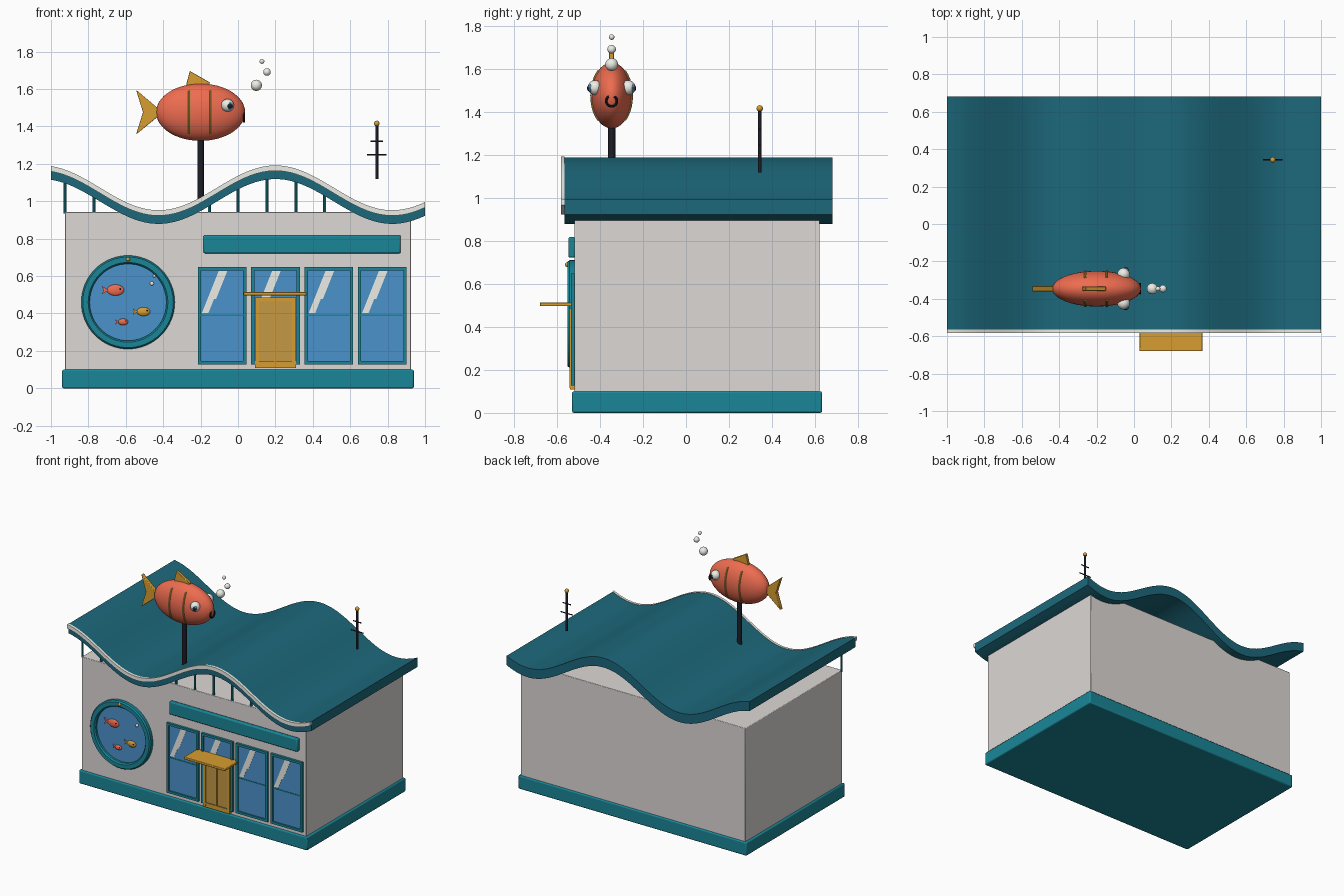
import bpy, bmesh, math
from mathutils import Matrix, Vector

if "Cube" in bpy.data.objects:
    bpy.data.objects.remove(bpy.data.objects["Cube"])

COLS = dict(wall=(.72, .69, .67), roof=(.012, .14, .2), teal=(.01, .24, .31), red=(.85, .15, .08),
            gold=(.68, .34, .03), glass=(.07, .29, .6), dark=(.012, .013, .02), white=(.85, .85, .8),
            door=(.55, .32, .06), iris=(.1, .25, .4))
MATS = {}
for k, c in COLS.items():
    MATS[k] = bpy.data.materials.new(k)
    MATS[k].diffuse_color = (*c, 1)


def finish(name, bm, col, bevel=0):
    bmesh.ops.recalc_face_normals(bm, faces=bm.faces)
    me = bpy.data.meshes.new(name)
    bm.to_mesh(me)
    bm.free()
    ob = bpy.data.objects.new(name, me)
    bpy.context.collection.objects.link(ob)
    me.materials.append(MATS[col])
    if bevel:
        m = ob.modifiers.new("bevel", 'BEVEL')
        m.width, m.segments = bevel, 2
    bpy.ops.object.select_all(action='DESELECT')
    ob.select_set(True)
    bpy.context.view_layer.objects.active = ob
    bpy.ops.object.shade_smooth_by_angle(angle=math.radians(35))
    return ob


def box(name, x0, x1, y0, y1, z0, z1, col, bevel=0):
    bm = bmesh.new()
    m = Matrix.Translation(((x0+x1)/2, (y0+y1)/2, (z0+z1)/2)) @ Matrix.Diagonal((x1-x0, y1-y0, z1-z0, 1))
    bmesh.ops.create_cube(bm, size=1, matrix=m)
    return finish(name, bm, col, bevel)


def ball(name, c, r, col, seg=20):
    bm = bmesh.new()
    r = r if isinstance(r, tuple) else (r, r, r)
    bmesh.ops.create_uvsphere(bm, u_segments=seg, v_segments=seg*2//3, radius=1,
                              matrix=Matrix.Translation(c) @ Matrix.Diagonal((*r, 1)))
    return finish(name, bm, col)


def rod(name, a, b, r, col, seg=12):
    a, b = Vector(a), Vector(b)
    bm = bmesh.new()
    m = Matrix.Translation((a+b)/2) @ (b-a).to_track_quat('Z', 'Y').to_matrix().to_4x4()
    bmesh.ops.create_cone(bm, cap_ends=True, segments=seg, radius1=r, radius2=r, depth=(b-a).length, matrix=m)
    return finish(name, bm, col)


def prism(name, pts, y0, y1, col, bevel=0):
    bm = bmesh.new()
    f = bm.faces.new([bm.verts.new((x, y0, z)) for x, z in pts])
    g = bmesh.ops.extrude_face_region(bm, geom=[f])['geom']
    bmesh.ops.translate(bm, vec=(0, y1-y0, 0), verts=[v for v in g if isinstance(v, bmesh.types.BMVert)])
    return finish(name, bm, col, bevel)


def sweep(name, sections, col, closed=False):
    # skin a list of four-sided (or larger) sections
    bm = bmesh.new()
    rows = [[bm.verts.new(p) for p in s] for s in sections]
    n = len(rows[0])
    for i in range(len(rows) if closed else len(rows)-1):
        a, b = rows[i], rows[(i+1) % len(rows)]
        for j in range(n):
            bm.faces.new((a[j], a[(j+1) % n], b[(j+1) % n], b[j]))
    if not closed:
        bm.faces.new(rows[0])
        bm.faces.new(rows[-1])
    return finish(name, bm, col)


def tube(name, path, r, col):
    # round tube along a short path
    path = [Vector(p) for p in path]
    secs = []
    for i, p in enumerate(path):
        t = path[min(i+1, len(path)-1)] - path[max(i-1, 0)]
        u = t.cross(Vector((1, .01, 0))).normalized() if abs(t.normalized().x) < .9 else Vector((0, 1, 0))
        v = t.cross(u).normalized()
        secs.append([p + r*(u*math.cos(k*math.pi/4) + v*math.sin(k*math.pi/4)) for k in range(8)])
    return sweep(name, secs, col)


# building shell
box("plinth", -.94, .94, -.53, .633, 0, .1, 'teal', .008)
box("wall_block", -.925, .925, -.518, .622, .01, .943, 'wall', .004)


# wavy roof and its front edge trim
def wave(x):
    return 1.035 + .12*math.cos(2*math.pi*(x-.2)/1.25)


def wave_slab(name, lo, hi, y0, y1, col):
    xs = [-1 + i/32 for i in range(65)]
    sweep(name, [[(x, y0, wave(x)+lo), (x, y1, wave(x)+lo), (x, y1, wave(x)+hi), (x, y0, wave(x)+hi)]
                 for x in xs], col)


wave_slab("roof", -.036, .034, -.566, .682, 'roof')
wave_slab("roof_trim", .008, .037, -.582, -.564, 'white')
for i in range(10):
    x = -.925 + .1543*i
    if wave(x) - .036 > .943:
        rod(f"roof_post_{i}", (x, -.508, .935), (x, -.508, wave(x)), .008, 'teal', 8)

# porthole: chamfered ring, glass, top bolt
PX, PZ = -.588, .46
prof = [(.25, -.51), (.25, -.542), (.242, -.552), (.213, -.552), (.205, -.542), (.205, -.51)]
sweep("porthole_ring", [[(PX + r*math.cos(a), y, PZ + r*math.sin(a)) for r, y in prof]
                        for a in (i*math.tau/64 for i in range(64))], 'teal', True)
rod("porthole_glass", (PX, -.51, PZ), (PX, -.526, PZ), .21, 'glass', 64)
ball("porthole_bolt", (PX, -.552, .69), .011, 'gold', 12)

# small fish and bubbles in the porthole
for i, (x, z, s, c) in enumerate([(-.655, .525, .046, 'red'), (-.505, .41, .036, 'gold'), (-.614, .355, .027, 'red')]):
    ball(f"small_fish_{i}", (x, -.53, z), (s, .012, s*.65), c, 16)
    prism(f"small_fish_tail_{i}", [(x-.8*s, z), (x-1.6*s, z+.5*s), (x-1.4*s, z), (x-1.6*s, z-.5*s)], -.535, -.527, c)
    ball(f"small_fish_eye_{i}", (x+.55*s, -.539, z+.15*s), .12*s, 'dark', 8)
for i, (x, z, r) in enumerate([(-.46, .56, .011), (-.447, .6, .008)]):
    ball(f"porthole_bubble_{i}", (x, -.53, z), r, 'white', 10)

# blank sign board
box("sign_board", -.185, .87, -.547, -.515, .722, .818, 'teal', .008)

# four shop windows
Z0, Z1, F = .128, .648, .017
for i in range(4):
    x0 = -.215 + .2855*i
    x1 = x0 + .26
    box(f"window_glass_{i}", x0+.005, x1-.005, -.524, -.51, Z0+.005, Z1-.005, 'glass')
    for n, a, b, c, d in (("left", x0, x0+F, Z0, Z1), ("right", x1-F, x1, Z0, Z1), ("sill", x0+F, x1-F, Z0, Z0+F),
                          ("head", x0+F, x1-F, Z1-F, Z1), ("bar", x0+F, x1-F, .386, .394)):
        box(f"window_{n}_{i}", a, b, -.527 if n == "bar" else -.535, -.512, c, d, 'teal')
    for k, (o, w, h) in enumerate([(.022, .035, .225), (.082, .016, .15)]):
        t = .4*h
        prism(f"window_glint_{i}_{k}", [(x0+o, .628-h), (x0+o+w, .628-h), (x0+o+w+t, .628), (x0+o+t, .628)],
              -.5255, -.523, 'white')

# door with frame, two leaves and canopy
box("door_panel", .095, .305, -.535, -.515, .12, .48, 'door')
for n, a, b, c, d in (("left", .09, .112, .115, .485), ("right", .288, .31, .115, .485), ("top", .112, .288, .463, .485),
                      ("bottom", .112, .288, .128, .142), ("middle", .196, .204, .142, .463)):
    box(f"door_{n}", a, b, -.542, -.515, c, d, 'gold')
box("door_step", .09, .31, -.539, -.515, .108, .128, 'gold')
box("door_canopy", .03, .367, -.68, -.515, .496, .514, 'gold', .004)

# rooftop fish on its pole
C = Vector((-.2, -.346, 1.476))
rod("fish_pole", (C.x, C.y, 1.0), (C.x, C.y, 1.36), .017, 'dark', 16)
ball("fish_body", C, (.238, .095, .153), 'red', 40)
prism("fish_tail", [(-.545, 1.596), (-.425, 1.495), (-.425, 1.455), (-.545, 1.357), (-.508, 1.476)],
      C.y-.015, C.y+.015, 'gold', .004)
prism("fish_top_fin", [(-.258, 1.697), (-.15, 1.635), (-.16, 1.6), (-.28, 1.6), (-.275, 1.63)],
      C.y-.011, C.y+.011, 'gold', .003)
for s, side in ((-1, "right"), (1, "left")):
    for k, x in enumerate((-.26, -.145)):
        q = math.sqrt(1 - ((x-C.x)/.238)**2)
        tube(f"fish_stripe_{side}_{k}", [(x, C.y + s*.095*q*math.cos(a), C.z + .153*q*math.sin(a))
                                         for a in (math.radians(-50 + 10*j) for j in range(11))], .007, 'door')
    ball(f"fish_eye_{side}", (-.056, C.y+s*.077, 1.513), .034, 'white')
    ball(f"fish_iris_{side}", (-.047, C.y+s*.099, 1.511), (.021, .012, .021), 'iris', 14)
    ball(f"fish_pupil_{side}", (-.044, C.y+s*.106, 1.51), (.014, .008, .014), 'dark', 12)
tube("fish_mouth", [(.032, C.y + .025*math.cos(a), 1.45 + .025*math.sin(a))
                    for a in (math.radians(120 + 20*j) for j in range(16))], .006, 'dark')
for i, (x, z, r) in enumerate([(.098, 1.62, .03), (.155, 1.691, .02), (.128, 1.748, .013)]):
    ball(f"bubble_{i}", (x, C.y, z), r, 'white')

# roof antenna
AX, AY = .742, .343
rod("antenna_mast", (AX, AY, 1.118), (AX, AY, 1.41), .008, 'dark')
for i, (z, h) in enumerate([(1.32, .034), (1.248, .051)]):
    rod(f"antenna_bar_{i}", (AX-h, AY, z), (AX+h, AY, z), .004, 'dark', 8)
ball("antenna_tip", (AX, AY, 1.416), .015, 'gold', 14)

for m in bpy.data.materials:
    if m.users and not m.is_grease_pencil:
        m.use_nodes = True
        m.node_tree.nodes["Principled BSDF"].inputs["Base Color"].default_value = m.diffuse_color
